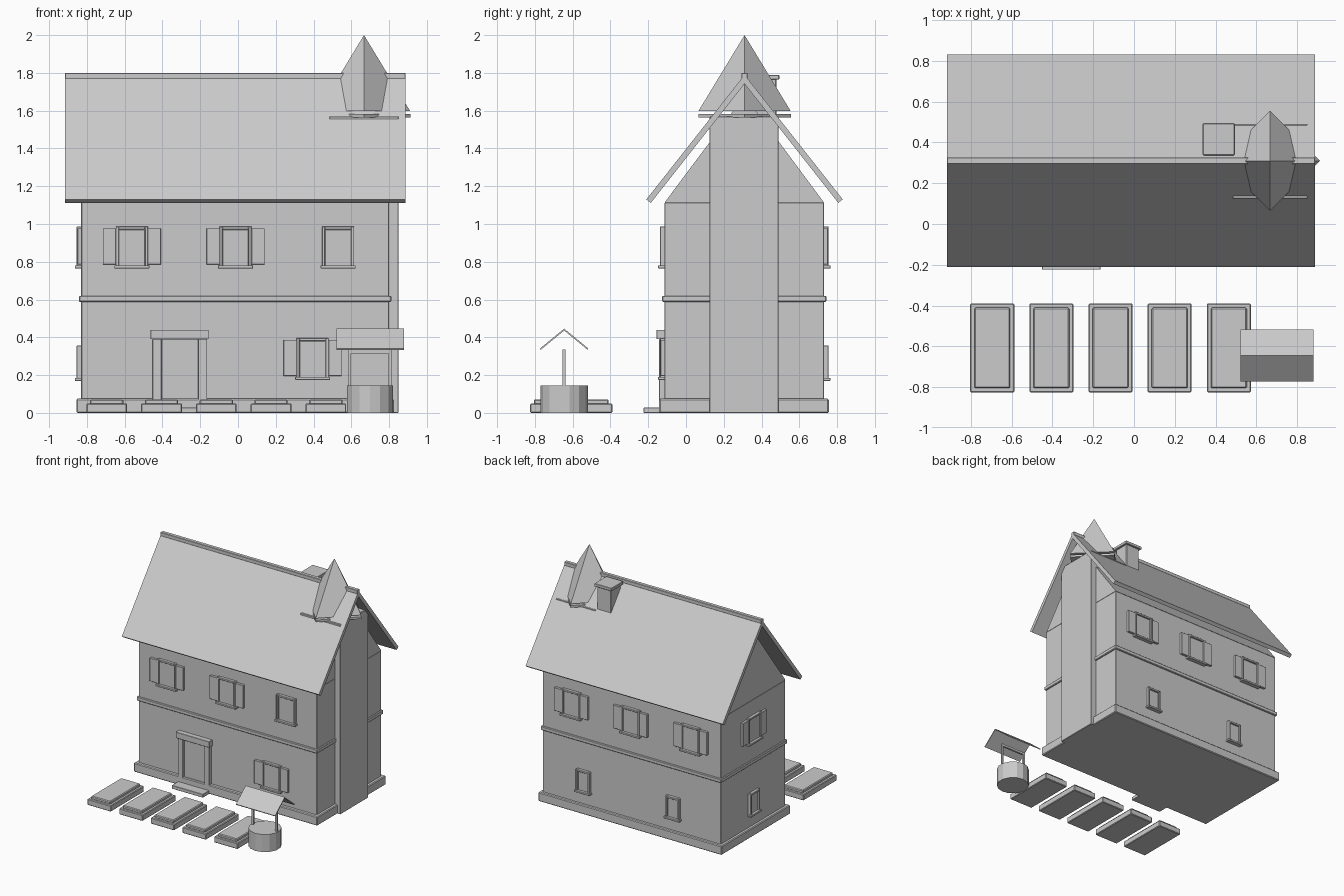
import bpy, math

if "Cube" in bpy.data.objects:
    bpy.data.objects.remove(bpy.data.objects["Cube"])

grey = bpy.data.materials.new("light_grey")
grey.diffuse_color = (0.6, 0.6, 0.6, 1)
grey.use_nodes = True
grey.node_tree.nodes["Principled BSDF"].inputs["Base Color"].default_value = grey.diffuse_color


def mesh(name, verts, faces, bevel=0.0):
    me = bpy.data.meshes.new(name)
    me.from_pydata(verts, [], faces)
    me.materials.append(grey)
    ob = bpy.data.objects.new(name, me)
    bpy.context.collection.objects.link(ob)
    if bevel:
        m = ob.modifiers.new("bevel", 'BEVEL')
        m.width = bevel
        m.segments = 1
    return ob


def box(name, x0, x1, y0, y1, z0, z1, bevel=0.003):
    v = [(x, y, z) for x in (x0, x1) for y in (y0, y1) for z in (z0, z1)]
    f = [(0, 1, 3, 2), (4, 6, 7, 5), (0, 4, 5, 1), (2, 3, 7, 6), (0, 2, 6, 4), (1, 5, 7, 3)]
    return mesh(name, v, f, bevel)


def extrude_x(name, profile, x0, x1):
    """Anticlockwise (y, z) profile extruded along x."""
    n = len(profile)
    v = [(x, y, z) for x in (x0, x1) for y, z in profile]
    f = [tuple(reversed(range(n))), tuple(range(n, 2 * n))]
    f += [(i, (i + 1) % n, n + (i + 1) % n, n + i) for i in range(n)]
    return mesh(name, v, f)


def round_part(name, n, r1, r2, x, y, z0, z1):
    bpy.ops.mesh.primitive_cone_add(vertices=n, radius1=r1, radius2=r2, depth=z1 - z0,
                                    location=(x, y, (z0 + z1) / 2))
    ob = bpy.context.object
    ob.name = name
    ob.data.materials.append(grey)
    return ob


# House body
X0, X1, Y0, Y1, YC, EAVE = -0.83, 0.80, -0.114, 0.731, 0.31, 1.113
box("house_walls", X0, X1, Y0, Y1, 0, EAVE)
box("plinth", X0 - 0.025, X1 + 0.025, Y0 - 0.028, Y1 + 0.025, 0, 0.075, 0.006)
box("floor_band", X0 - 0.012, X1 + 0.012, Y0 - 0.012, Y1 + 0.012, 0.587, 0.62, 0.005)
extrude_x("gable", [(Y0, EAVE), (Y1, EAVE), (YC, 1.68)], X0, X1)

# Roof slopes and ridge cap
RX0, RX1 = -0.917, 0.888
for side, name in ((-1, "front"), (1, "back")):
    p = [(YC + side * a, z) for a, z in
         ((0, 1.79), (0.52, 1.13), (0.496, 1.112), (0, 1.742))]
    if side > 0:
        p.reverse()
    extrude_x(name + "_roof_slope", p, RX0, RX1)
box("ridge_cap", RX0, RX1, YC - 0.016, YC + 0.016, 1.768, 1.8)

# Square tower with pointed roof
TX = 0.667
box("tower", TX - 0.183, TX + 0.183, 0.125, 0.49, 0, 1.57)
round_part("tower_cornice", 4, 0.245, 0.245, TX, YC, 1.565, 1.583)
round_part("tower_spire", 4, 0.245, 0, TX, YC, 1.597, 2.0)

# Chimney on the back slope
box("chimney", 0.352, 0.478, 0.352, 0.478, 1.4, 1.77)
box("chimney_cap", 0.337, 0.494, 0.337, 0.494, 1.765, 1.79)


def on_wall(wall, name, u0, u1, d0, d1, z0, z1):
    """Box on a wall: u runs along it, d is the distance out of it."""
    if wall == "front":
        box(name, u0, u1, Y0 - d1, Y0 - d0, z0, z1, 0.002)
    elif wall == "back":
        box(name, u0, u1, Y1 + d0, Y1 + d1, z0, z1, 0.002)
    else:
        box(name, X0 - d1, X0 - d0, u0, u1, z0, z1, 0.002)


def window(wall, u, z0, w, h, shutters):
    a, b, t, z1 = u - w / 2, u + w / 2, 0.016, z0 + h
    n = wall + "_window_"
    on_wall(wall, n + "pane", a + t, b - t, -0.01, 0.012, z0, z1 - t)
    on_wall(wall, n + "jamb", a, a + t, -0.01, 0.024, z0, z1)
    on_wall(wall, n + "jamb", b - t, b, -0.01, 0.024, z0, z1)
    on_wall(wall, n + "head", a + t, b - t, -0.01, 0.024, z1 - t, z1)
    on_wall(wall, n + "sill", a - 0.008, b + 0.008, -0.01, 0.034, z0 - 0.002, z0 + 0.014)
    if shutters:
        for s in (-1, 1):
            c = u + s * (w / 2 + 0.034)
            on_wall(wall, wall + "_shutter", c - 0.035, c + 0.035, -0.01, 0.02, z0 + 0.018, z1 - 0.01)


# Windows
for u, s in ((-0.562, True), (-0.013, True), (0.53, False)):
    window("front", u, 0.767, 0.17, 0.22, s)
    window("back", u, 0.767, 0.17, 0.22, True)
window("front", 0.395, 0.177, 0.17, 0.22, True)
window("left", YC, 0.767, 0.17, 0.22, True)
for wall, u in (("back", 0.42), ("back", -0.40), ("left", YC)):
    window(wall, u, 0.172, 0.125, 0.185, False)

# Front door
on_wall("front", "door", -0.405, -0.21, -0.01, 0.012, 0.03, 0.39)
for a, b in ((-0.452, -0.405), (-0.21, -0.163)):
    on_wall("front", "door_jamb", a, b, -0.01, 0.028, 0.03, 0.39)
on_wall("front", "door_lintel", -0.462, -0.155, -0.01, 0.042, 0.39, 0.44)
on_wall("front", "door_step", -0.45, -0.165, 0, 0.11, 0, 0.028)

# Garden beds
for i in range(5):
    x = -0.695 + 0.29 * i
    box("bed_frame", x - 0.108, x + 0.108, -0.825, -0.39, 0, 0.05, 0.005)
    box("bed_soil", x - 0.088, x + 0.088, -0.805, -0.41, 0.045, 0.072, 0.006)

# Well
WX, WY = 0.698, -0.645
round_part("well_wall", 14, 0.125, 0.125, WX, WY, 0, 0.145)
for s in (-1, 1):
    x = WX + s * 0.108
    box("well_post", x - 0.008, x + 0.008, WY - 0.008, WY + 0.008, 0.08, 0.335, 0)
    p = [(WY + s * a, z) for a, z in ((0, 0.446), (0.128, 0.341), (0.124, 0.334), (0, 0.436))]
    if s > 0:
        p.reverse()
    extrude_x("well_roof_slope", p, 0.522, 0.88)
box("well_crossbar", WX - 0.115, WX + 0.115, WY - 0.008, WY + 0.008, 0.315, 0.333, 0)
